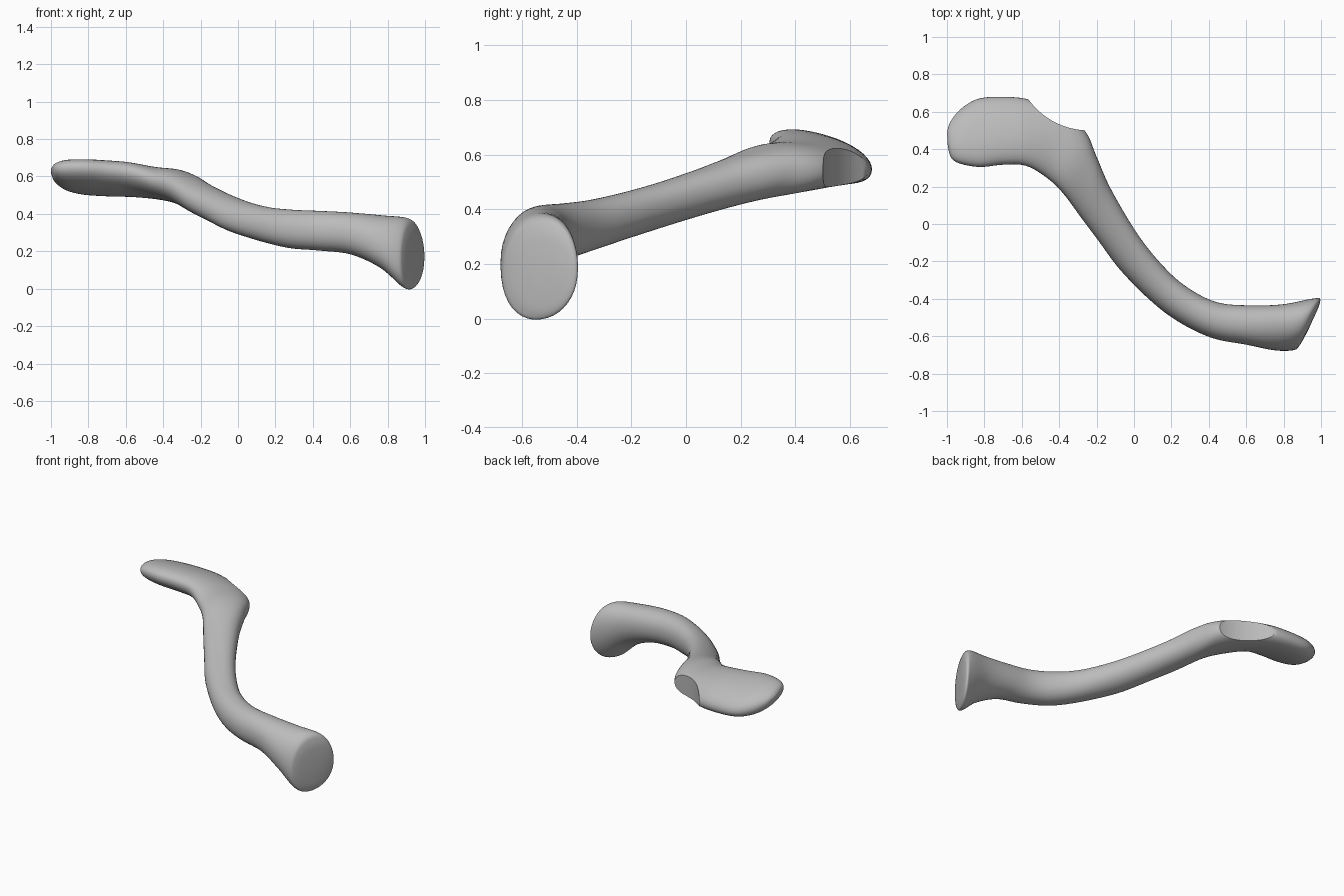
import bpy
import bmesh
from math import sin, cos, pi, copysign

SIDES = 40       # points around each cross-section
STEPS = 6        # interpolated rings between two sections

if "Cube" in bpy.data.objects:
    bpy.data.objects.remove(bpy.data.objects["Cube"])

# Each section: front edge (x, y, z), back edge (x, y, z), half thickness
SECTIONS = [
    (-.995, .41, .635, -1, .49, .625, .015),
    (-.975, .35, .64, -.98, .55, .6, .045),
    (-.92, .32, .645, -.92, .62, .57, .07),
    (-.82, .305, .645, -.83, .67, .55, .08),
    (-.7, .317, .635, -.7, .68, .545, .083),
    (-.58, .312, .62, -.56, .665, .545, .083),
    (-.47, .25, .58, -.38, .6, .545, .085),
    (-.38, .165, .55, -.26, .495, .54, .092),
    (-.28, .03, .48, -.2, .36, .535, .09),
    (-.19, -.09, .43, -.12, .18, .49, .085),
    (-.07, -.25, .37, .03, -.07, .42, .085),
    (.1, -.42, .33, .18, -.25, .36, .092),
    (.25, -.53, .31, .31, -.355, .33, .102),
    (.42, -.61, .305, .45, -.42, .315, .106),
    (.6, -.645, .29, .61, -.435, .3, .112),
    (.75, -.675, .23, .79, -.43, .27, .14),
    (.85, -.675, .17, .95, -.4, .21, .185),
    (.885, -.65, .165, .995, -.4, .175, .155),
    (.93, -.57, .17, .985, -.45, .17, .07),
]


def catmull(a, b, c, d, t):
    """Smooth blend from b to c, number by number."""
    return [q + .5 * t * (r - p + t * (2 * p - 5 * q + 4 * r - s
                                       + t * (3 * (q - r) + s - p)))
            for p, q, r, s in zip(a, b, c, d)]


def smooth_sections(rows):
    padded = [rows[0]] + rows + [rows[-1]]
    result = []
    for i in range(len(rows) - 1):
        result += [catmull(*padded[i:i + 4], k / STEPS) for k in range(STEPS)]
    return result + [rows[-1]]


def ring_points(row):
    """Slightly squared oval spanning the front and back edges."""
    front, back, half = row[:3], row[3:6], row[6]
    for k in range(SIDES):
        angle = 2 * pi * k / SIDES
        u, v = (copysign(abs(w) ** .94, w) for w in (cos(angle), sin(angle)))
        x, y, z = ((f + b) / 2 + u * (f - b) / 2 for f, b in zip(front, back))
        yield x, y, z + v * half


def loft(name, rows):
    bm = bmesh.new()
    rings = [[bm.verts.new(p) for p in ring_points(row)] for row in rows]
    for lower, upper in zip(rings, rings[1:]):
        for k in range(SIDES):
            n = (k + 1) % SIDES
            bm.faces.new((lower[k], lower[n], upper[n], upper[k]))
    bm.faces.new(rings[0])
    bm.faces.new(rings[-1])
    bmesh.ops.recalc_face_normals(bm, faces=bm.faces)
    mesh = bpy.data.meshes.new(name)
    bm.to_mesh(mesh)
    bm.free()
    obj = bpy.data.objects.new(name, mesh)
    bpy.context.collection.objects.link(obj)
    return obj


# Curved bone body, with a broad flat outer end and a thick inner end
bone = loft("collar_bone", smooth_sections(SECTIONS))

# Bone colour
grey = bpy.data.materials.new("bone_grey")
grey.use_nodes = True
colour = (.5, .5, .5, 1)
grey.diffuse_color = colour
grey.node_tree.nodes["Principled BSDF"].inputs["Base Color"].default_value = colour
bone.data.materials.append(grey)

# Hollow, sharp-edged cut on the back behind the bump
bpy.ops.mesh.primitive_cylinder_add(vertices=96, radius=.4, depth=1,
                                    location=(-.24, .9, .55))
cutter = bpy.context.object
cutter.name = "notch_cutter"
cutter.hide_render = True
cutter.data.materials.append(grey)

bpy.ops.object.select_all(action='DESELECT')
bone.select_set(True)
bpy.context.view_layer.objects.active = bone
notch = bone.modifiers.new("notch", 'BOOLEAN')
notch.operation = 'DIFFERENCE'
notch.solver = 'EXACT'
notch.object = cutter
bpy.ops.object.modifier_apply(modifier=notch.name)
bpy.data.objects.remove(cutter)

# Smooth surface, keeping the notch rim crisp
bpy.ops.object.shade_smooth_by_angle(angle=pi / 4)
